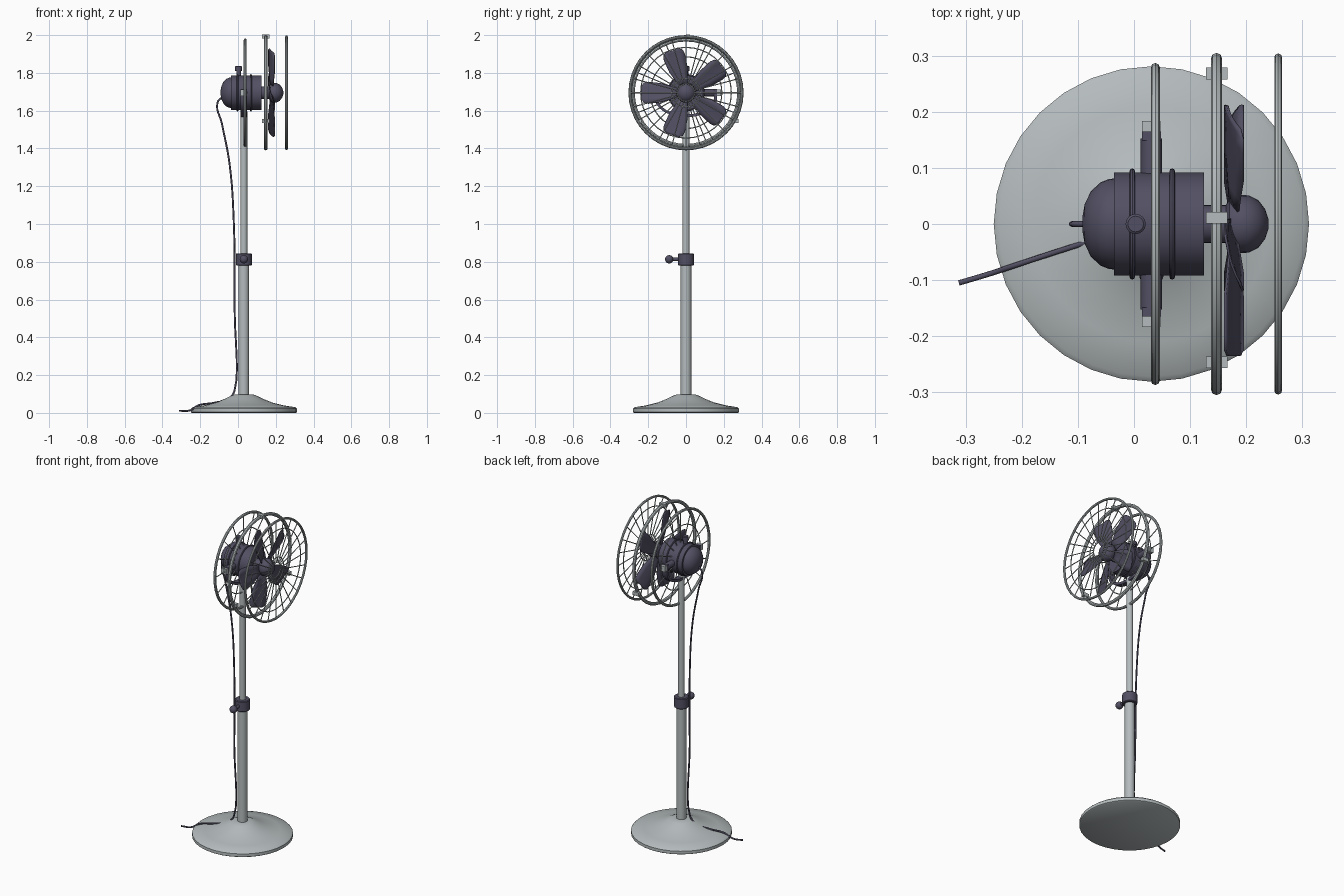
import bpy, bmesh, math
from mathutils import Vector, Matrix

if "Cube" in bpy.data.objects:
    bpy.data.objects.remove(bpy.data.objects["Cube"])

CX, HZ = 0.031, 1.695          # pole x, fan-head height


def mat(name, c):
    m = bpy.data.materials.new(name)
    m.diffuse_color = (*c, 1)
    m.use_nodes = True
    m.node_tree.nodes["Principled BSDF"].inputs["Base Color"].default_value = m.diffuse_color
    return m


GREY = mat("light grey metal", (0.46, 0.50, 0.51))
DARK = mat("dark violet grey", (0.085, 0.08, 0.125))


def finish(name, bm, m, smooth=35):
    bmesh.ops.recalc_face_normals(bm, faces=bm.faces)
    me = bpy.data.meshes.new(name)
    bm.to_mesh(me)
    bm.free()
    ob = bpy.data.objects.new(name, me)
    bpy.context.collection.objects.link(ob)
    me.materials.append(m)
    if smooth:
        bpy.ops.object.select_all(action='DESELECT')
        ob.select_set(True)
        bpy.context.view_layer.objects.active = ob
        bpy.ops.object.shade_smooth_by_angle(angle=math.radians(smooth))
    return ob


AXES = {'Z': Matrix.Identity(4), 'X': Matrix.Rotation(math.pi / 2, 4, 'Y'),
        'Y': Matrix.Rotation(-math.pi / 2, 4, 'X')}


def lathe(name, profile, m, origin, axis='Z', n=24, closed=False):
    """Revolve (position, radius) pairs around an axis through origin."""
    bm = bmesh.new()
    rings = []
    for p, r in profile:
        rings.append([bm.verts.new((r * math.cos(2 * math.pi * i / n),
                                    r * math.sin(2 * math.pi * i / n), p)) for i in range(n)])
    pairs = list(zip(rings, rings[1:])) + ([(rings[-1], rings[0])] if closed else [])
    for a, b in pairs:
        for i in range(n):
            j = (i + 1) % n
            bm.faces.new((a[i], a[j], b[j], b[i]))
    if not closed:
        bm.faces.new(rings[0])
        bm.faces.new(rings[-1])
    bm.transform(Matrix.Translation(origin) @ AXES[axis])
    return finish(name, bm, m)


def hoop(name, x, R, r, m, n=40, k=8):
    prof = [(r * math.sin(2 * math.pi * i / k), R + r * math.cos(2 * math.pi * i / k)) for i in range(k)]
    return lathe(name, prof, m, (x, 0, HZ), 'X', n, True)


def box(name, c, s, m, rot=0):
    bm = bmesh.new()
    bmesh.ops.create_cube(bm, size=1, matrix=Matrix.Translation(c) @ Matrix.Rotation(rot, 4, 'X')
                          @ Matrix.Diagonal((*s, 1)))
    return finish(name, bm, m, 0)


def spokes(name, x, r0, r1, n, rad, m):
    bm = bmesh.new()
    for i in range(n):
        rot = Matrix.Rotation(2 * math.pi * i / n, 4, 'X')
        bmesh.ops.create_cone(bm, cap_ends=True, segments=6, radius1=rad, radius2=rad, depth=r1 - r0,
                              matrix=Matrix.Translation((x, 0, HZ)) @ rot @ Matrix.Translation((0, 0, (r0 + r1) / 2)))
    return finish(name, bm, m)


# stand
lathe("base", [(0, .275), (.004, .281), (.022, .281), (.03, .272), (.04, .21), (.055, .15),
               (.075, .1), (.09, .07), (.097, .05), (.098, .028)], GREY, (CX, 0, 0), n=32)
lathe("lower_pole", [(.08, .028), (.79, .028)], GREY, (CX, 0, 0))
lathe("upper_pole", [(.78, .0185), (1.595, .0185)], GREY, (CX, 0, 0))
lathe("height_collar", [(.78, .038), (.784, .042), (.841, .042), (.845, .038)], DARK, (CX, 0, 0))
lathe("collar_screw", [(-.08, .009), (-.03, .009)], DARK, (CX, 0, .813), 'Y', 12)


def ball(name, c, r, m):
    bm = bmesh.new()
    bmesh.ops.create_uvsphere(bm, u_segments=20, v_segments=12, radius=r, matrix=Matrix.Translation(c))
    return finish(name, bm, m)


ball("collar_knob", (CX, -.089, .813), .022, DARK)

# motor
H = (0, 0, HZ)
lathe("motor_housing", [(-.092, .012), (-.088, .035), (-.077, .058), (-.06, .074), (-.045, .08),
                        (-.036, .081), (-.036, .092), (.125, .092)], DARK, H, 'X', 32)
for i, x in enumerate((-.003, .068)):
    hoop(f"motor_band_{i}", x, .094, .005, DARK)
lathe("shaft", [(.12, .034), (.175, .034)], DARK, H, 'X')
lathe("blade_hub", [(.162, .03), (.17, .045), (.185, .052), (.205, .051), (.222, .042),
                    (.234, .026), (.24, .008)], DARK, H, 'X')
lathe("swing_knob", [(.085, .012), (.115, .012), (.116, .018), (.138, .018), (.141, .014)],
      DARK, (.003, 0, HZ), 'Z', 16)

# yoke: flat U strap under the motor with pivots at both ends
bm = bmesh.new()
path = [(.165, .02), (.165, -.03)]
path += [(.165 * math.cos(a), -.03 - .1 * math.sin(a)) for a in [math.pi * i / 12 for i in range(1, 12)]]
path += [(-.165, -.03), (-.165, .02)]
rows = []
for y, z in path:
    d = Vector((-y, -.03 - z)) if z < -.03 else Vector((-y, 0))
    d = d.normalized() * .016
    rows.append([bm.verts.new((x, yy, HZ + zz)) for x, yy, zz in (
        (.014, y, z), (.048, y, z), (.048, y + d.x, z + d.y), (.014, y + d.x, z + d.y))])
for a, b in zip(rows, rows[1:]):
    for i in range(4):
        bm.faces.new((a[i], a[(i + 1) % 4], b[(i + 1) % 4], b[i]))
bm.faces.new(rows[0])
bm.faces.new(rows[-1])
finish("yoke", bm, DARK)
for s, side in ((1, "left"), (-1, "right")):
    lathe(f"pivot_{side}", [(s * .085, .019), (s * .152, .019)], DARK, (CX, 0, HZ), 'Y', 16)
    box(f"pivot_bolt_{side}", (CX, s * .174, HZ), (.033, .02, .033), GREY)

# blades: five pitched paddles, higher x on the counter-clockwise edge
for k in range(5):
    bm = bmesh.new()
    outline = [(.035, .022), (.08, .034), (.13, .05), (.2, .058), (.224, .053), (.235, .035)]
    cols = []
    for r, w in outline:
        row = []
        for j in range(5):
            t = j / 2 - 1
            row.append(bm.verts.new((.178 + .016 * t * min(1, w / .05) - .004 * (1 - t * t), r, t * w)))
        cols.append(row)
    for a, b in zip(cols, cols[1:]):
        for j in range(4):
            bm.faces.new((a[j], a[j + 1], b[j + 1], b[j]))
    bm.transform(Matrix.Translation(H) @ Matrix.Rotation(math.radians(36 + 72 * k), 4, 'X'))
    ob = finish(f"blade_{k}", bm, DARK)
    sol = ob.modifiers.new("thickness", 'SOLIDIFY')
    sol.thickness, sol.offset = .004, 0

# guard hoops and wires
hoop("front_rim", .257, .297, .007, GREY)
hoop("middle_rim", .147, .295, .010, GREY)
hoop("rear_rim", .038, .279, .008, GREY)
for i, r in enumerate((.24, .075, .045)):
    hoop(f"front_wire_{i}", .257, r, .003, GREY, 36, 6)
hoop("rear_wire", .038, .19, .003, GREY, 36, 6)
spokes("front_spokes", .257, .042, .297, 24, .0028, GREY)
spokes("rear_spokes", .038, .09, .28, 16, .0028, GREY)
for i in range(3):
    a = math.radians(90 + 120 * i)
    box(f"rim_clip_{i}", (.1475, .011 + .297 * math.cos(a), HZ + .297 * math.sin(a)),
        (.039, .021, .021), GREY)

# power cord
cu = bpy.data.curves.new("power_cord", 'CURVE')
cu.dimensions = '3D'
cu.bevel_depth, cu.bevel_resolution, cu.resolution_u = .005, 2, 6
cu.use_fill_caps = True
pts = [(-.085, 0, 1.67), (-.108, 0, 1.645), (-.085, 0, 1.53), (-.045, 0, 1.32), (-.022, -.005, 1.0),
       (-.018, -.01, .55), (-.018, -.012, .12), (-.045, -.02, .079), (-.124, -.045, .054),
       (-.21, -.073, .04), (-.255, -.088, .013), (-.312, -.105, .011)]
sp = cu.splines.new('BEZIER')
sp.bezier_points.add(len(pts) - 1)
for b, p in zip(sp.bezier_points, pts):
    b.co = p
    b.handle_left_type = b.handle_right_type = 'AUTO'
cu.materials.append(DARK)
bpy.context.collection.objects.link(bpy.data.objects.new("power_cord", cu))
